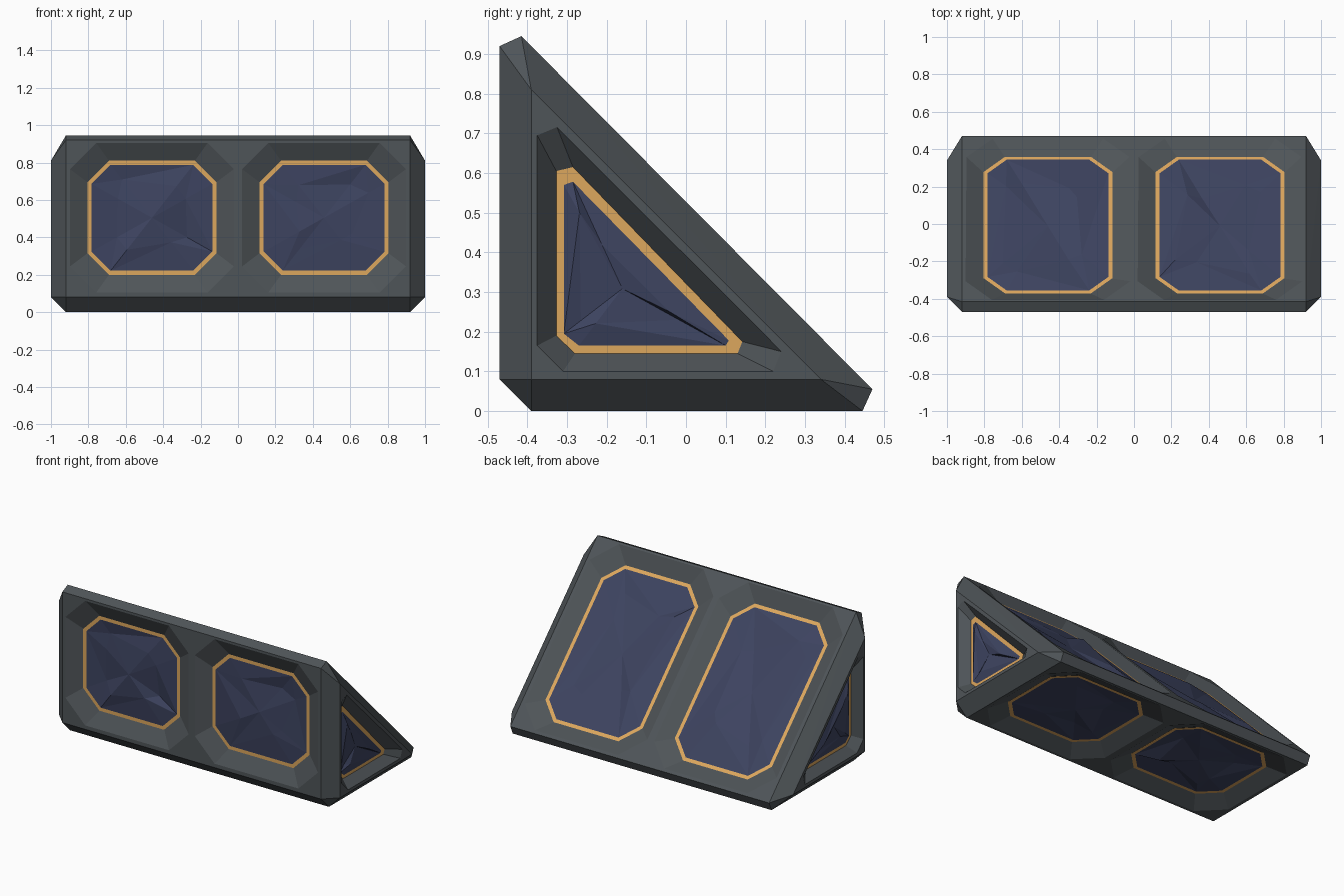
import bpy, bmesh, math, random
from mathutils import Vector

if "Cube" in bpy.data.objects:
    bpy.data.objects.remove(bpy.data.objects["Cube"])

random.seed(11)


def material(name, rgb):
    m = bpy.data.materials.new(name)
    m.diffuse_color = (*rgb, 1)
    m.use_nodes = True
    m.node_tree.nodes["Principled BSDF"].inputs["Base Color"].default_value = m.diffuse_color
    return m


GREY = material("dark grey stone", (0.078, 0.090, 0.098))
NAVY = material("navy rock", (0.046, 0.056, 0.115))
GOLD = material("gold trim", (0.72, 0.385, 0.11))


def make_object(name, bm, mat):
    me = bpy.data.meshes.new(name)
    bm.to_mesh(me)
    bm.free()
    ob = bpy.data.objects.new(name, me)
    me.materials.append(mat)
    bpy.context.collection.objects.link(ob)
    return ob


def octagon(w, h, c):
    return [(w, h - c), (w - c, h), (c - w, h), (-w, h - c),
            (-w, c - h), (c - w, -h), (w - c, -h), (w, c - h)]


def scaled(loop, s):
    cx = sum(p[0] for p in loop) / len(loop)
    cy = sum(p[1] for p in loop) / len(loop)
    return [(cx + (p[0] - cx) * s, cy + (p[1] - cy) * s) for p in loop]


def face_out(bm, n):
    # turn open sheets so they face outwards
    bm.normal_update()
    for f in bm.faces:
        if f.normal.dot(n) < 0:
            f.normal_flip()


# Wedge body: hexagonal middle profile, smaller triangular ends
bm = bmesh.new()
hexagon = [(-.47, .08), (-.47, .92), (-.415, .945), (.47, .055), (.445, 0), (-.39, 0)]
end_tri = [(-.39, .81), (-.39, .08), (.34, .08)]
for s in (-1, 1):
    for y, z in hexagon:
        bm.verts.new((s * .92, y, z))
    for y, z in end_tri:
        bm.verts.new((s, y, z))
bmesh.ops.convex_hull(bm, input=bm.verts[:])
bmesh.ops.dissolve_limit(bm, angle_limit=math.radians(1), verts=bm.verts[:], edges=bm.edges[:])
bmesh.ops.recalc_face_normals(bm, faces=bm.faces[:])
body = make_object("wedge_body", bm, GREY)
cutters = []


def panel(name, origin, u, v, n, outer, rim, inner, depth, bump):
    o, u, v, n = Vector(origin), Vector(u).normalized(), Vector(v).normalized(), Vector(n).normalized()
    k = len(rim)

    def at(p, h):
        return o + u * p[0] + v * p[1] + n * h

    # Recess cutter with sloped walls and a hollow floor
    t = .12
    top = [(a[0] + (a[0] - b[0]) * t, a[1] + (a[1] - b[1]) * t) for a, b in zip(outer, rim)]
    bm = bmesh.new()
    loops = [[bm.verts.new(at(p, h)) for p in lp] for lp, h in
             ((top, depth * t), (rim, -depth), (scaled(rim, .78), -depth - .04))]
    for a, b in zip(loops, loops[1:]):
        for i in range(k):
            j = (i + 1) % k
            bm.faces.new((a[i], a[j], b[j], b[i]))
    bm.faces.new(loops[0])
    bm.faces.new(loops[-1])
    bmesh.ops.recalc_face_normals(bm, faces=bm.faces[:])
    cut = make_object(name + "_cutter", bm, GREY)
    cut.hide_render = True
    cutters.append(cut)

    # Flat gold border
    h = -depth + .003
    bm = bmesh.new()
    a = [bm.verts.new(at(p, h)) for p in rim]
    b = [bm.verts.new(at(p, h)) for p in inner]
    for i in range(k):
        j = (i + 1) % k
        bm.faces.new((a[i], a[j], b[j], b[i]))
    face_out(bm, n)
    make_object(name + "_gold_border", bm, GOLD)

    # Rough faceted rock inside the border
    bm = bmesh.new()
    a = [bm.verts.new(at(p, h)) for p in inner]
    ring = [scaled(inner, random.uniform(.4, .75))[i] for i in range(k)]
    b = [bm.verts.new(at(p, h + random.uniform(-.6, 1) * bump)) for p in ring]
    mid = scaled(inner, 0)[0]
    c = bm.verts.new(at(mid, h + random.uniform(-.3, 1) * bump))
    for i in range(k):
        j = (i + 1) % k
        if i % 2:
            bm.faces.new((a[i], a[j], b[j]))
            bm.faces.new((a[i], b[j], b[i]))
        else:
            bm.faces.new((a[i], a[j], b[i]))
            bm.faces.new((a[j], b[j], b[i]))
        bm.faces.new((b[i], b[j], c))
    face_out(bm, n)
    make_object(name + "_rock", bm, NAVY)


# Two octagonal panels on the front, slope and underside
sides = {
    "front": ((-.47, .505), (0, 0, 1), (0, -1, 0), .305),
    "slope": ((.0275, .5), (0, -1, 1), (0, 1, 1), .516),
    "underside": ((.0275, 0), (0, 1, 0), (0, 0, -1), .305),
}
for side, ((y, z), v, n, hh) in sides.items():
    for label, s in (("left", -1), ("right", 1)):
        panel(f"{side}_{label}", (s * .46, y, z), (1, 0, 0), v, n,
              octagon(.438, hh + .095, .14), octagon(.345, hh, .115),
              octagon(.323, hh - .022, .102), .05, .03)

# Triangular panel on each end
tri_outer = [(-.375, .695), (-.375, .165), (-.31, .10), (.22, .10), (.24, .15), (-.325, .715)]
tri_rim = [(-.327, .605), (-.327, .19), (-.28, .145), (.13, .145), (.142, .175), (-.285, .615)]
tri_inner = [(-.308, .57), (-.308, .195), (-.27, .165), (.10, .165), (.108, .178), (-.285, .578)]
for label, s in (("left", -1), ("right", 1)):
    panel(f"end_{label}", (s, 0, 0), (0, 1, 0), (0, 0, 1), (s, 0, 0),
          tri_outer, tri_rim, tri_inner, .06, .025)

# Cut the recesses and remove the cutters
for cut in cutters:
    m = body.modifiers.new(cut.name, 'BOOLEAN')
    m.operation = 'DIFFERENCE'
    m.solver = 'EXACT'
    m.object = cut
dg = bpy.context.evaluated_depsgraph_get()
mesh = bpy.data.meshes.new_from_object(body.evaluated_get(dg))
body.modifiers.clear()
body.data = mesh
mesh.materials.clear()
mesh.materials.append(GREY)
for p in mesh.polygons:
    p.material_index = 0
for cut in cutters:
    bpy.data.objects.remove(cut, do_unlink=True)
